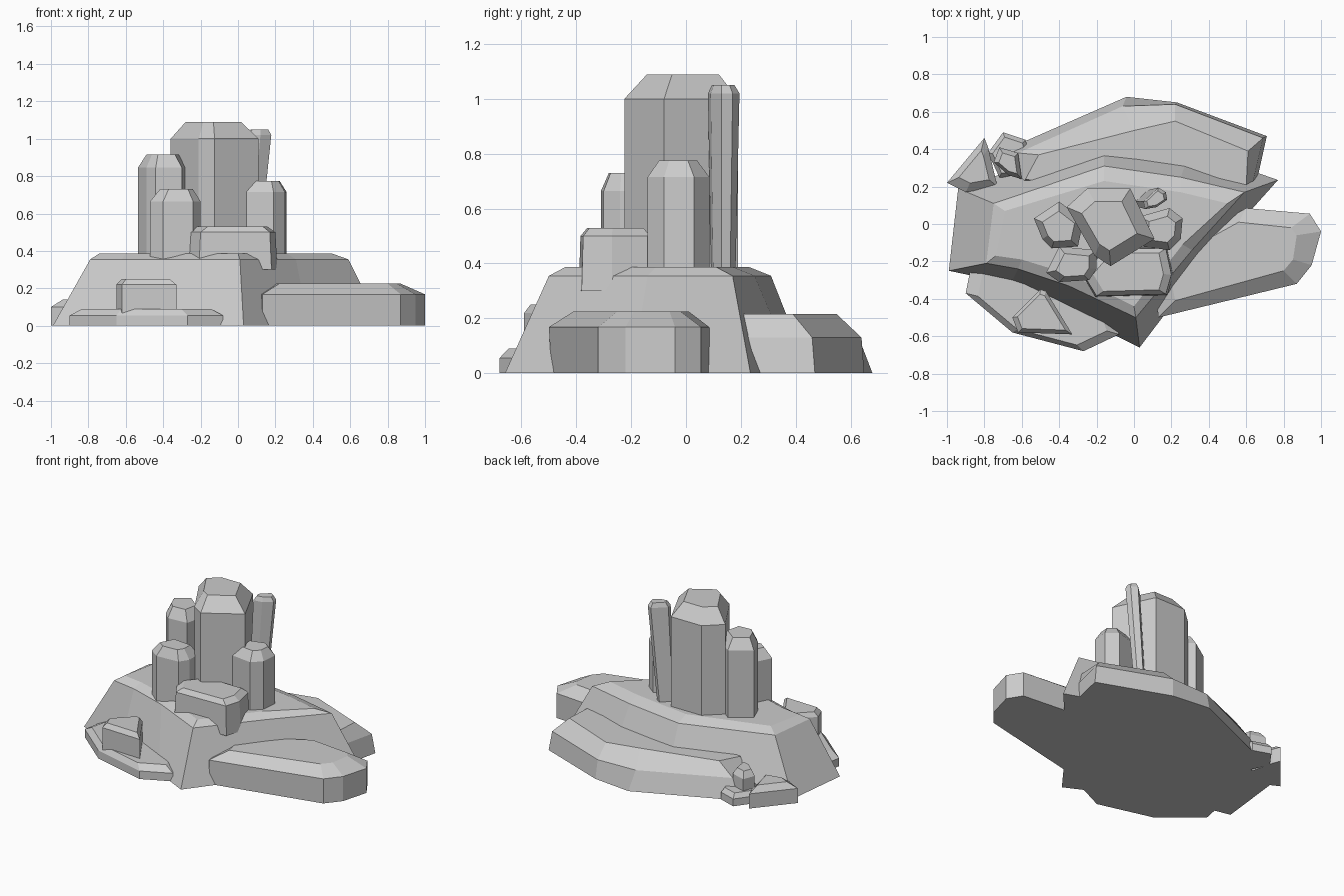
import bpy, bmesh
from mathutils import Vector


def loft(name, rings):
    """Flat-shaded solid through matching outlines: rings = [(z, [(x, y), ...]), ...]"""
    bm = bmesh.new()
    loops = [[bm.verts.new((x, y, z)) for x, y in pts] for z, pts in rings]
    n = len(loops[0])
    for a, b in zip(loops, loops[1:]):
        for i in range(n):
            j = (i + 1) % n
            bm.faces.new((a[i], a[j], b[j], b[i]))
    bm.faces.new(loops[0][::-1])
    bm.faces.new(loops[-1])
    bmesh.ops.recalc_face_normals(bm, faces=bm.faces)
    me = bpy.data.meshes.new(name)
    bm.to_mesh(me)
    bm.free()
    ob = bpy.data.objects.new(name, me)
    bpy.context.collection.objects.link(ob)
    return ob


def shrink(pts, factor, shift=(0, 0)):
    c = sum((Vector(p) for p in pts), Vector((0, 0))) / len(pts)
    s = Vector(shift)
    return [tuple(c + (Vector(p) - c) * factor + s) for p in pts]


def column(name, pts, z0, shoulder, top, cap=0.65, foot=1.0, lean=(0, 0)):
    """Upright prism with a chamfered cap; lean shifts the foot sideways"""
    return loft(name, [(z0, shrink(pts, foot, lean)), (shoulder, pts),
                       (top, shrink(pts, cap))])


# Main mound: sloping sides and a narrow bevel round the plateau
loft("mound", [
    (0, [(-0.99, -0.25), (-0.66, -0.32), (-0.23, -0.53), (0.03, -0.66), (0.38, -0.2),
         (0.77, 0.235), (0.3, 0.4), (-0.16, 0.45), (-0.94, 0.19)]),
    (0.355, [(-0.79, -0.21), (-0.62, -0.24), (-0.35, -0.33), (0.01, -0.5), (0.31, -0.14),
             (0.59, 0.17), (0.25, 0.25), (-0.16, 0.31), (-0.75, 0.11)]),
    (0.387, [(-0.74, -0.17), (-0.6, -0.19), (-0.34, -0.27), (0.0, -0.44), (0.26, -0.11),
             (0.5, 0.11), (0.25, 0.17), (-0.16, 0.23), (-0.69, 0.07)]),
])

# Ground slabs round the mound
loft("back_slab", [
    (0, [(0.65, 0.2), (0.71, 0.47), (0.23, 0.65), (-0.04, 0.68), (-0.68, 0.4),
         (-0.6, 0.22), (0.2, 0.1)]),
    (0.13, [(0.63, 0.2), (0.69, 0.46), (0.22, 0.64), (-0.06, 0.63), (-0.62, 0.38),
            (-0.6, 0.22), (0.2, 0.1)]),
    (0.215, [(0.6, 0.21), (0.61, 0.39), (0.22, 0.55), (0.0, 0.5), (-0.51, 0.37),
             (-0.58, 0.24), (0.2, 0.1)]),
])
loft("right_slab", [
    (0, [(0.13, -0.49), (0.87, -0.32), (0.95, -0.22), (1.0, -0.04), (0.94, 0.055),
         (0.6, 0.085), (0.1, -0.2)]),
    (0.168, [(0.13, -0.5), (0.87, -0.32), (0.95, -0.22), (1.0, -0.04), (0.94, 0.055),
             (0.6, 0.085), (0.1, -0.2)]),
    (0.225, [(0.22, -0.41), (0.8, -0.25), (0.85, -0.19), (0.87, -0.06), (0.84, -0.02),
             (0.56, 0.01), (0.18, -0.2)]),
])
column("front_slab", [(-0.9, -0.37), (-0.65, -0.58), (-0.27, -0.68), (-0.08, -0.59),
                      (-0.15, -0.4), (-0.87, -0.22)], 0, 0.055, 0.09, 0.84)
column("back_left_slab", [(-0.78, 0.38), (-0.72, 0.25), (-0.52, 0.24), (-0.58, 0.45),
                          (-0.7, 0.49)], 0, 0.05, 0.08, 0.8)

# Small blocks on the slabs
column("front_block", [(-0.65, -0.5), (-0.62, -0.58), (-0.33, -0.59), (-0.47, -0.36),
                       (-0.5, -0.35)], 0, 0.22, 0.25, 0.8)
column("left_block", [(-1.0, 0.22), (-0.9, 0.17), (-0.73, 0.2), (-0.78, 0.41),
                      (-0.8, 0.46)], 0, 0.1, 0.14, 0.6)
column("back_left_block", [(-0.75, 0.33), (-0.67, 0.26), (-0.6, 0.24), (-0.62, 0.38),
                           (-0.72, 0.41)], 0, 0.16, 0.2, 0.65)

# Rock columns on the plateau
column("main_column", [(-0.25, 0.19), (-0.36, 0.09), (-0.21, -0.17), (-0.125, -0.225),
                       (0.11, -0.08), (-0.02, 0.19)], 0.3, 1.0, 1.09, 0.63)
column("left_column", [(-0.4, 0.12), (-0.535, 0.03), (-0.49, -0.08), (-0.44, -0.13),
                       (-0.3, -0.12), (-0.27, 0.02)], 0.3, 0.845, 0.915, 0.65)
column("front_left_column", [(-0.4, -0.12), (-0.47, -0.26), (-0.4, -0.31), (-0.24, -0.3),
                             (-0.2, -0.24), (-0.2, -0.14)], 0.3, 0.665, 0.73, 0.65)
column("right_column", [(0.03, 0.04), (0.04, -0.12), (0.19, -0.14), (0.25, -0.08),
                        (0.26, 0.03), (0.19, 0.085)], 0.3, 0.715, 0.775, 0.62)
column("thin_column", [(0.05, 0.12), (0.06, 0.08), (0.12, 0.09), (0.178, 0.13),
                       (0.17, 0.17), (0.13, 0.195)], 0.3, 1.02, 1.05, 0.72, 0.75, (-0.06, 0))
column("low_front_column", [(-0.27, -0.27), (-0.2, -0.385), (0.17, -0.375), (0.2, -0.27),
                            (0.17, -0.13), (-0.15, -0.13)], 0.3, 0.5, 0.53, 0.8, 1.05)
